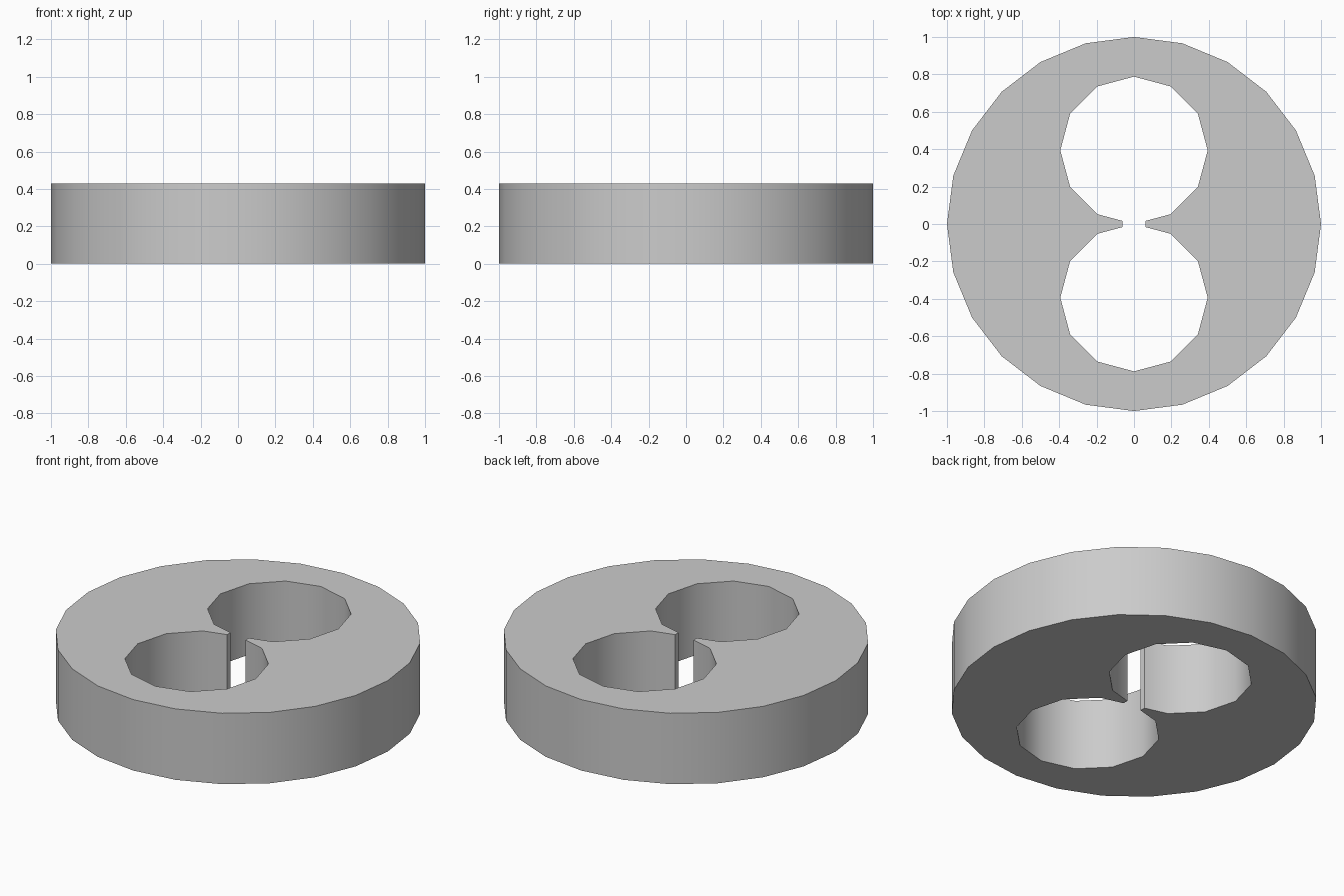
import bpy, bmesh
from math import sin, cos, pi, radians

if "Cube" in bpy.data.objects:
    bpy.data.objects.remove(bpy.data.objects["Cube"])

HEIGHT = 0.428
HOLE_R = 0.394     # hole radius, also its offset from the centre
SLOT = 0.061       # half width of the slot joining the holes


def arc(r, cy, start, step, count):
    return [(r * cos(radians(start + i * step)), cy + r * sin(radians(start + i * step)))
            for i in range(count)]


# Right half of the disc: 24-sided rim, then two 12-sided holes joined by a slot
slot_y = SLOT * (1 - cos(pi / 6)) / sin(pi / 6)
rim = arc(1.0, 0, -90, 15, 13)
upper = arc(HOLE_R, HOLE_R, 90, -30, 6) + [(SLOT, slot_y)]
lower = [(x, -y) for x, y in reversed(upper)]
profile = [(0.0 if abs(x) < 1e-6 else x, y) for x, y in rim + upper + lower]

bm = bmesh.new()
base = bm.faces.new([bm.verts.new((x, y, 0)) for x, y in profile])
top = bmesh.ops.extrude_face_region(bm, geom=[base], use_keep_orig=True)["geom"]
bmesh.ops.translate(bm, vec=(0, 0, HEIGHT),
                    verts=[v for v in top if isinstance(v, bmesh.types.BMVert)])
bmesh.ops.recalc_face_normals(bm, faces=bm.faces)
# Open the seam so the mirrored halves join cleanly
seam = [f for f in bm.faces if all(abs(v.co.x) < 1e-5 for v in f.verts)]
bmesh.ops.delete(bm, geom=seam, context='FACES')

mesh = bpy.data.meshes.new("slotted_disc")
bm.to_mesh(mesh)
bm.free()
disc = bpy.data.objects.new("slotted_disc", mesh)
bpy.context.collection.objects.link(disc)
bpy.context.view_layer.objects.active = disc
disc.select_set(True)
bpy.ops.object.shade_smooth_by_angle(angle=radians(31))

# Left half
mirror = disc.modifiers.new("mirror", 'MIRROR')
mirror.use_axis[0] = True
mirror.use_clip = True
